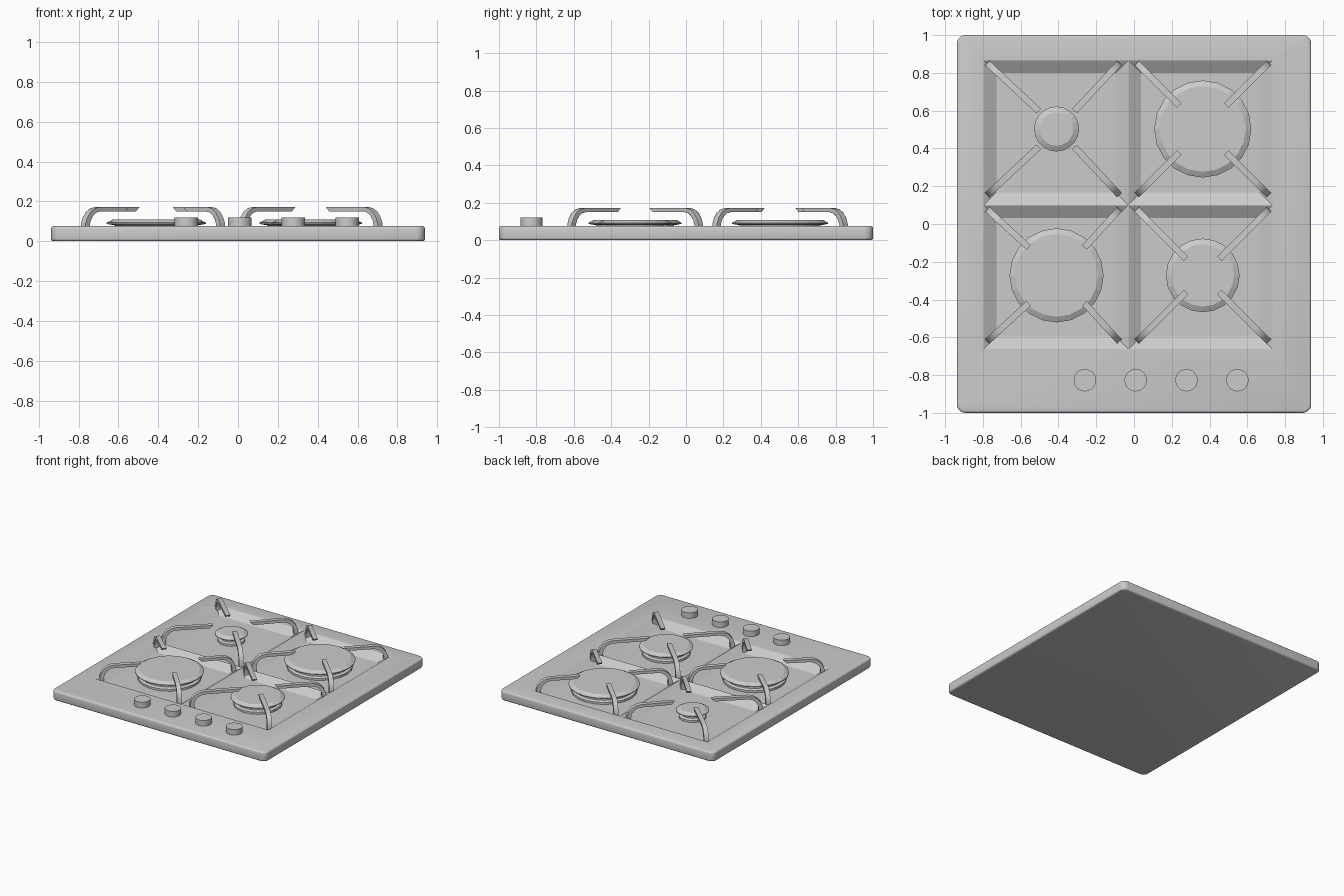
import bpy, bmesh, math
from mathutils import Vector, Matrix

if "Cube" in bpy.data.objects:
    bpy.data.objects.remove(bpy.data.objects["Cube"])

TOP, FLOOR = 0.076, 0.034
X_EDGES = (-0.796, -0.03, 0.733)
Y_EDGES = (-0.663, 0.10, 0.867)


def finish(name, bm, smooth=None):
    bmesh.ops.recalc_face_normals(bm, faces=bm.faces[:])
    me = bpy.data.meshes.new(name)
    bm.to_mesh(me)
    bm.free()
    ob = bpy.data.objects.new(name, me)
    bpy.context.collection.objects.link(ob)
    if smooth:
        bpy.ops.object.select_all(action='DESELECT')
        ob.select_set(True)
        bpy.context.view_layer.objects.active = ob
        bpy.ops.object.shade_smooth_by_angle(angle=math.radians(smooth))
    return ob


def loft(bm, rings):
    """Skin a stack of equal-length point rings and cap both ends."""
    vs = [[bm.verts.new(p) for p in r] for r in rings]
    n = len(vs[0])
    for a, b in zip(vs, vs[1:]):
        for i in range(n):
            bm.faces.new((a[i], a[(i + 1) % n], b[(i + 1) % n], b[i]))
    bm.faces.new(vs[0])
    bm.faces.new(vs[-1])


def lathe(name, x, y, profile, sides, smooth=None):
    bm = bmesh.new()
    ang = [2 * math.pi * i / sides for i in range(sides)]
    loft(bm, [[(x + r * math.cos(a), y + r * math.sin(a), z) for a in ang]
              for r, z in profile])
    return finish(name, bm, smooth)


# hob plate with rounded corners and edges
bm = bmesh.new()
bmesh.ops.create_cube(bm, size=1, matrix=Matrix.Translation((0, 0, TOP / 2))
                      @ Matrix.Diagonal((1.876, 2.0, TOP, 1)))
upright = [e for e in bm.edges if abs(e.verts[0].co.z - e.verts[1].co.z) > 0.01]
bmesh.ops.bevel(bm, geom=upright, offset=0.045, segments=5, profile=0.5, affect='EDGES')
rims = [e for e in bm.edges if abs(e.verts[0].co.z - e.verts[1].co.z) < 0.01]
bmesh.ops.bevel(bm, geom=rims, offset=0.013, segments=3, profile=0.5, affect='EDGES')
plate = finish("hob_plate", bm, 35)

# four sloped recesses cut into the plate
bm = bmesh.new()
for i in range(2):
    for j in range(2):
        rings = []
        for inset, z in ((0.068, FLOOR), (0.001, TOP), (0.001, TOP + 0.05)):
            x0, x1 = X_EDGES[i] + inset, X_EDGES[i + 1] - inset
            y0, y1 = Y_EDGES[j] + inset, Y_EDGES[j + 1] - inset
            rings.append([(x0, y0, z), (x1, y0, z), (x1, y1, z), (x0, y1, z)])
        loft(bm, rings)
cutter = finish("recess_cutter", bm)
cutter.hide_render = True
cutter.hide_set(True)
cut = plate.modifiers.new("recesses", 'BOOLEAN')
cut.operation, cut.solver, cut.object = 'DIFFERENCE', 'EXACT', cutter


def support_arm(name, foot, tip, width=0.034):
    """Curved pan support rising from a recess corner towards the burner."""
    foot, tip = Vector(foot), Vector(tip)
    length = (tip - foot).length
    d = (tip - foot) / length
    side = Vector((-d.y, d.x)) * width / 2
    outer = [(0, 0.04), (0, 0.085), (0.012, 0.117), (0.035, 0.147),
             (0.065, 0.165), (0.10, 0.172), (length, 0.172)]
    inner = [(length - 0.025, 0.150), (0.105, 0.150), (0.076, 0.144),
             (0.055, 0.130), (0.038, 0.108), (0.03, 0.082), (0.03, 0.04)]
    bm = bmesh.new()
    loft(bm, [[(*(foot + d * t + side * s), z) for t, z in outer + inner]
              for s in (-1, 1)])
    finish(name, bm, 30)


# burners with their pan supports: x, y, cap radius, arm tip offset, foot centre x
burners = {
    "back_left": (-0.41, 0.503, 0.119, 0.095, -0.427),
    "back_right": (0.364, 0.503, 0.257, 0.125, 0.364),
    "front_left": (-0.41, -0.272, 0.249, 0.148, -0.427),
    "front_right": (0.364, -0.272, 0.195, 0.088, 0.364),
}
for place, (x, y, r, tip, foot_x) in burners.items():
    lathe(place + "_burner", x, y,
          [(r - 0.02, FLOOR - 0.005), (r - 0.02, 0.05), (r - 0.04, 0.058),
           (r - 0.04, 0.08), (r, 0.087), (r, 0.093), (r - 0.03, 0.109)], 20)
    for sx, nx in ((-1, "left"), (1, "right")):
        for sy, ny in ((-1, "front"), (1, "back")):
            support_arm(f"{place}_support_{ny}_{nx}",
                        (foot_x + sx * 0.35, y + sy * 0.35),
                        (x + sx * tip, y + sy * tip))

# control knobs along the front
for k in range(4):
    lathe(f"control_knob_{k + 1}", -0.26 + 0.269 * k, -0.827,
          [(0.059, TOP - 0.004), (0.059, 0.12)], 32, 40)
